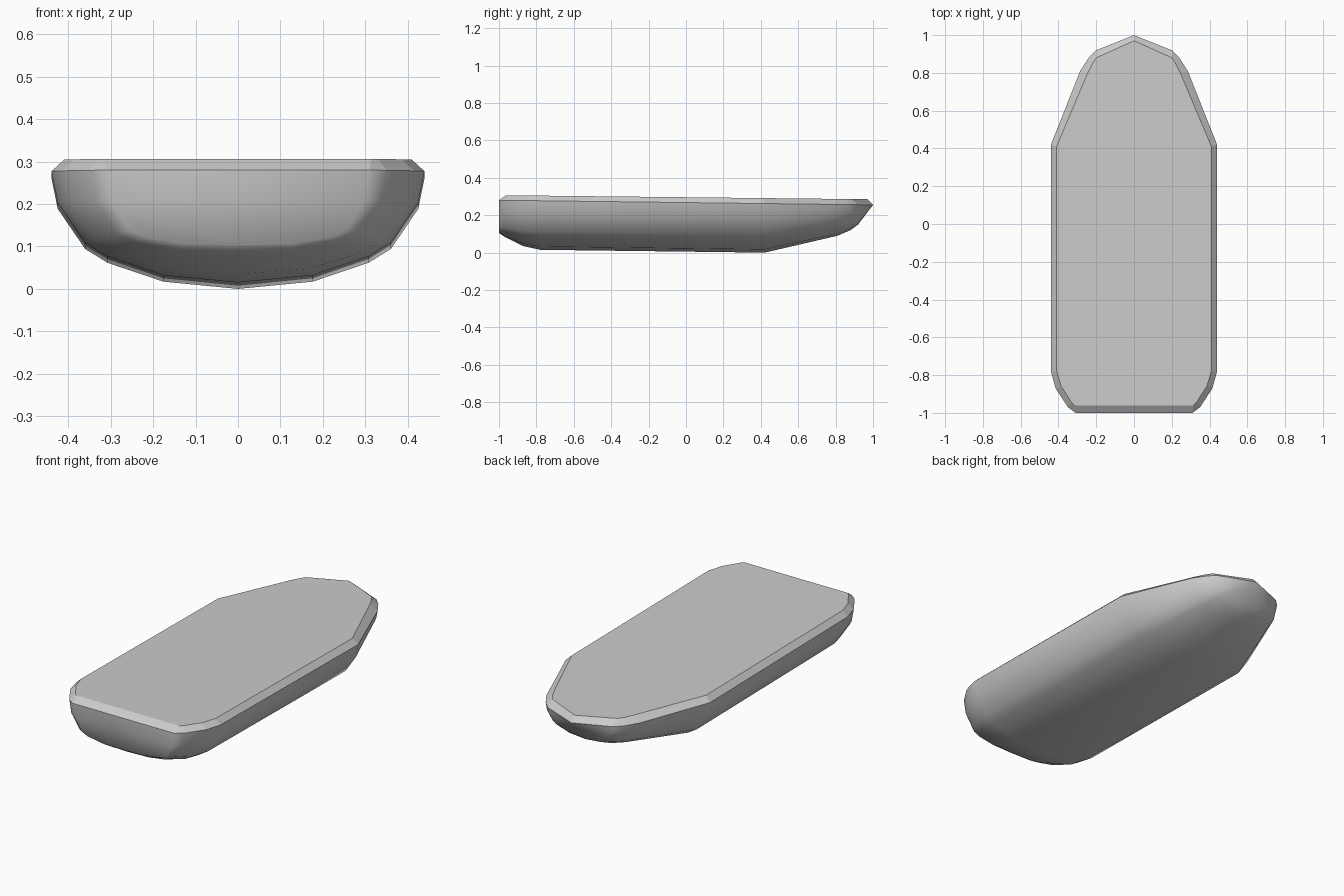
import bpy, bmesh

if "Cube" in bpy.data.objects:
    bpy.data.objects.remove(bpy.data.objects["Cube"])

# Half cross-section: fraction of half width, fraction of height from keel to rim
PROFILE = [(0, 0), (0.4, 0.065), (0.70, 0.235), (0.82, 0.36), (0.966, 0.72), (1, 1)]

# Stations, stern to bow: y, half width, keel z, section fullness, deck x, deck y
STATIONS = [
    (-1.00, 0.31, 0.105, 1.6, 0.315, -0.96),
    (-0.97, 0.35, 0.085, 1.4, 0.33, -0.945),
    (-0.87, 0.415, 0.035, 1.1, 0.385, -0.86),
    (-0.78, 0.44, 0.015, 1.0, 0.41, -0.78),
    (0.42, 0.44, 0.0, 1.0, 0.41, 0.41),
    (0.81, 0.285, 0.09, 1.0, 0.245, 0.80),
    (0.88, 0.24, 0.12, 1.0, 0.22, 0.85),
    (0.92, 0.20, 0.15, 1.0, 0.20, 0.88),
    (1.00, 0.0, 0.255, 1.0, 0.0, 0.97),
]


def rim_z(y):
    return 0.28 - 0.0125 * (y + 1)


def deck_z(y):
    return 0.307 - 0.011 * (y + 1)


bm = bmesh.new()

# One open ring per station, left deck edge round the keel to the right deck edge
rings = []
for y, w, keel, power, dx, dy in STATIONS:
    half = [(w * u, y, keel + (rim_z(y) - keel) * h ** power) for u, h in PROFILE]
    half.append((dx, dy, deck_z(dy)))
    left = [(-x, py, z) for x, py, z in reversed(half[1:])]
    rings.append([bm.verts.new(p) for p in left + half])

# Hull skin and bevelled rim
for a, b in zip(rings, rings[1:]):
    for i in range(len(a) - 1):
        bm.faces.new((a[i], a[i + 1], b[i + 1], b[i]))

# Transom, its rim bevel, and the flat deck
stern = rings[0]
bm.faces.new(stern[1:-1])
bm.faces.new((stern[0], stern[1], stern[-2], stern[-1]))
bm.faces.new([r[0] for r in rings] + [r[-1] for r in reversed(rings)])

# Crisp rim and deck edges
sharp_verts = {v for r in rings for v in (r[0], r[1], r[-2], r[-1])}
for e in bm.edges:
    if e.verts[0] in sharp_verts and e.verts[1] in sharp_verts:
        e.smooth = False
for f in bm.faces:
    f.smooth = True

# Close the bow point
bmesh.ops.remove_doubles(bm, verts=bm.verts, dist=0.0005)
bmesh.ops.recalc_face_normals(bm, faces=bm.faces)

mesh = bpy.data.meshes.new("boat_hull")
bm.to_mesh(mesh)
bm.free()
hull = bpy.data.objects.new("boat_hull", mesh)
bpy.context.collection.objects.link(hull)
